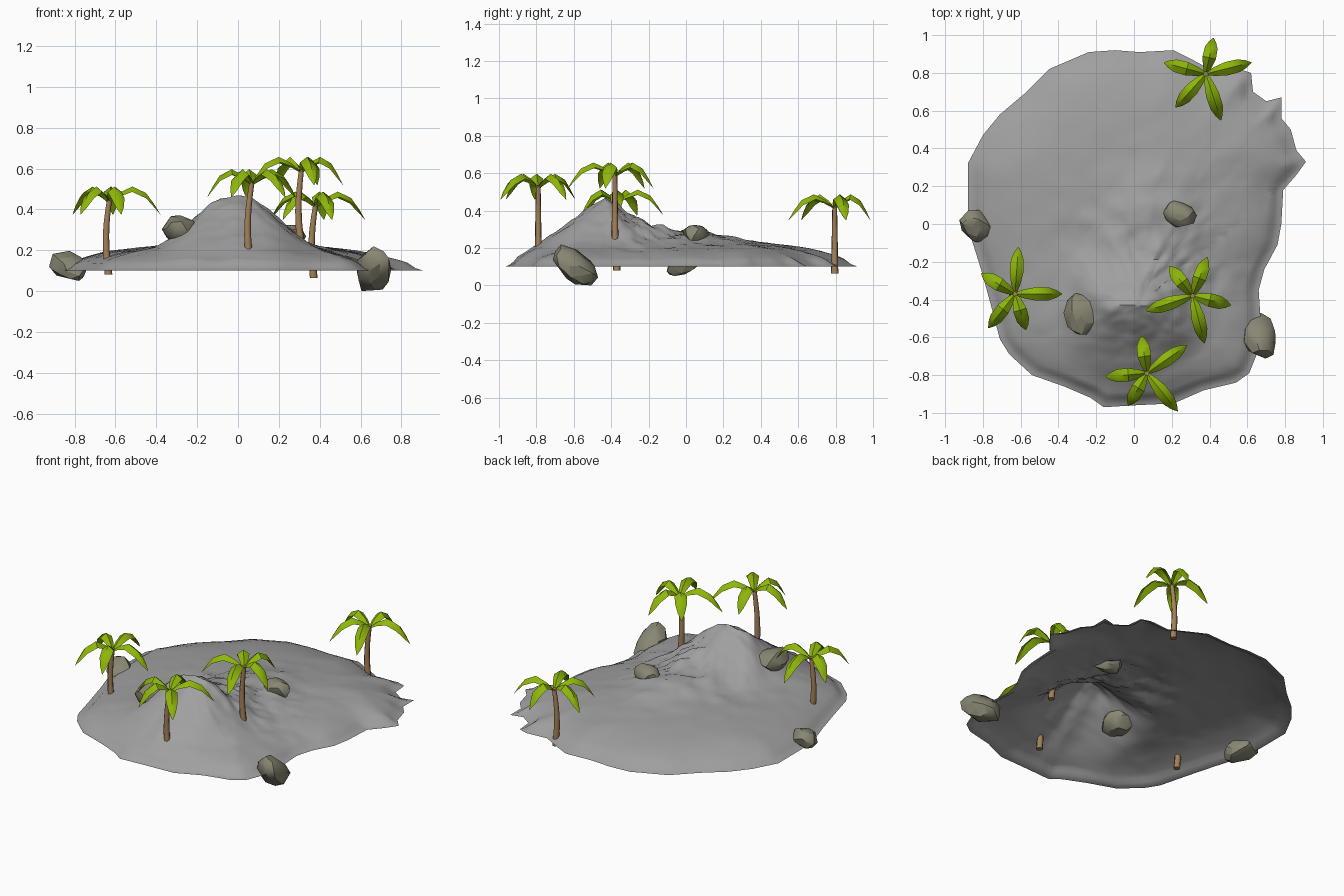
import bpy, bmesh, math, random
from mathutils import Vector, Matrix, noise

cube = bpy.data.objects.get("Cube")
if cube:
    bpy.data.objects.remove(cube, do_unlink=True)


def material(name, rgb):
    mat = bpy.data.materials.new(name)
    mat.use_nodes = True
    mat.diffuse_color = (*rgb, 1)
    mat.node_tree.nodes["Principled BSDF"].inputs["Base Color"].default_value = (*rgb, 1)
    return mat


GREY = material("island grey", (0.35, 0.35, 0.35))
STONE = material("boulder stone", (0.25, 0.24, 0.17))
BARK = material("bark brown", (0.37, 0.22, 0.1))
LEAF = material("leaf green", (0.27, 0.47, 0.003))


def finish(bm, name, mat, smooth_angle):
    mesh = bpy.data.meshes.new(name)
    bm.to_mesh(mesh)
    bm.free()
    mesh.materials.append(mat)
    obj = bpy.data.objects.new(name, mesh)
    bpy.context.collection.objects.link(obj)
    bpy.ops.object.select_all(action="DESELECT")
    obj.select_set(True)
    bpy.context.view_layer.objects.active = obj
    bpy.ops.object.shade_smooth_by_angle(angle=math.radians(smooth_angle))


def bridge(bm, a, b, closed=True):
    """Join two rows of vertices with quads."""
    n = len(a)
    for i in range(n if closed else n - 1):
        j = (i + 1) % n
        bm.faces.new((a[i], a[j], b[j], b[i]))


# Island: shoreline drawn counter-clockwise, lofted inwards to the summit
SHORE = [Vector(p) for p in (
    (-.16, -.97), (0, -.96), (.21, -.95), (.37, -.88), (.54, -.84), (.61, -.79),
    (.65, -.69), (.67, -.5), (.66, -.35), (.69, -.24), (.76, -.11), (.78, 0),
    (.79, .18), (.86, .26), (.91, .33), (.86, .39), (.83, .5), (.78, .56), (.78, .67),
    (.7, .65), (.63, .7), (.62, .8), (.56, .82), (.42, .81), (.29, .88), (.21, .92),
    (.03, .91), (-.1, .92), (-.24, .91), (-.45, .82), (-.58, .69), (-.71, .58),
    (-.8, .47), (-.88, .32), (-.88, .09), (-.86, -.08), (-.81, -.24), (-.76, -.42),
    (-.71, -.61), (-.66, -.69), (-.54, -.8), (-.37, -.86), (-.23, -.92))]
SUMMIT = Vector((.02, -.43))
SEA = 0.1


def shore_distance(p):
    best = 9
    for a, b in zip(SHORE, SHORE[1:] + SHORE[:1]):
        t = max(0, min(1, (p - a).dot(b - a) / (b - a).length_squared))
        best = min(best, (p - a.lerp(b, t)).length)
    return best


def height(p):
    d = shore_distance(p)
    shelf = SEA + .13 * (1 - math.exp(-d / .19))
    spine = math.exp(-((p.x - .08) / .22) ** 2) * math.exp(-((p.y + .15) / .38) ** 2)
    shelf += .09 * spine * min(1, d / .4)
    # peak with a short crest running sideways
    across = abs(p.x - SUMMIT.x + .03)
    r = math.hypot(max(0, across - .08), .85 * (p.y - SUMMIT.y))
    cone = min(.475 - .22 * min(across, .08) - .82 * r, SEA + .75 * d)
    # smooth maximum of the shelf and the peak
    k = .02
    z = k * math.log(math.exp(shelf / k) + math.exp(cone / k))
    # crumpled folds around the spine
    fold = noise.noise(Vector((p.x * 8, p.y * 12, .5))) + .5 * noise.noise(Vector((p.x * 17, p.y * 23, 2)))
    rough = math.exp(-((p.x - .08) / .3) ** 2 - ((p.y + .2) / .38) ** 2)
    z += fold * (.034 * rough * min(1, (p - SUMMIT).length / .14) + .004)
    return SEA + (z - SEA) * min(1, d / .06)


def build_island():
    bm = bmesh.new()
    rim = [a.lerp(b, i / 3) for a, b in zip(SHORE, SHORE[1:] + SHORE[:1]) for i in range(3)]
    rings, previous = 36, None
    for k in range(rings):
        row = []
        for p in rim:
            q = SUMMIT.lerp(p, 1 - k / rings)
            row.append(bm.verts.new((q.x, q.y, height(q) if k else SEA)))
        if previous:
            bridge(bm, previous, row)
        previous = row
    top = bm.verts.new((*SUMMIT, height(SUMMIT)))
    for i, v in enumerate(previous):
        bm.faces.new((v, previous[(i + 1) % len(previous)], top))
    finish(bm, "island", GREY, 50)


# Palms: a bent tapering trunk and five drooping, roof-folded fronds
def build_trunk(name, x, y, base, crown, lean):
    bm = bmesh.new()
    previous, sides, steps = None, 7, 6
    for k in range(steps + 1):
        t = k / steps
        radius = .02 - .007 * t
        cx = x - lean * (1 - t) - .015 * math.sin(math.pi * t)
        z = base + (crown - base) * t
        row = []
        for i in range(sides):
            a = math.tau * i / sides
            row.append(bm.verts.new((cx + radius * math.cos(a), y + radius * math.sin(a), z)))
        if previous:
            bridge(bm, previous, row)
        else:
            bm.faces.new(row[::-1])
        previous = row
    bm.faces.new(previous)
    finish(bm, name + "_trunk", BARK, 60)


# along the frond: distance, rise, half width
FROND = ((0, -.01, .008), (.2, .032, .024), (.45, .062, .036), (.72, .03, .034), (.88, -.025, .02), (1, -.075, .001))


def build_fronds(name, x, y, crown, fronds):
    bm = bmesh.new()
    for angle, length in fronds:
        a = math.radians(angle)
        out, side = Vector((math.cos(a), math.sin(a), 0)), Vector((-math.sin(a), math.cos(a), 0))
        previous = None
        for t, rise, half in FROND:
            rib = Vector((x, y, crown + rise)) + out * length * t
            drop = Vector((0, 0, -.75 * half))
            row = [bm.verts.new(v) for v in (rib - side * half + drop, rib, rib + side * half + drop)]
            if previous:
                bridge(bm, row, previous, closed=False)
            previous = row
    bm.normal_update()
    for f in bm.faces:
        if f.normal.z < 0:
            f.normal_flip()
    finish(bm, name + "_fronds", LEAF, 45)


PALMS = {
    "back_palm": (.38, .795, .065, .425, .01, ((78, .195), (14, .25), (-72, .26), (228, .24), (165, .23))),
    "right_palm": (-.63, -.37, .08, .45, .005, ((86, .25), (0, .25), (-73, .2), (232, .23), (149, .21))),
    "hill_palm": (.31, -.38, .2, .595, 0, ((69, .22), (-14, .21), (-76, .26), (198, .26), (128, .2))),
    "front_palm": (.068, -.79, .14, .535, .013, ((98, .2), (35, .26), (-51, .26), (240, .2), (185, .22))),
}


# Boulders: rough convex lumps, each set at a given bottom height
def build_boulder(name, seed, x, y, bottom, size, tilt):
    rng = random.Random(seed)
    bm = bmesh.new()
    bmesh.ops.create_icosphere(bm, subdivisions=2, radius=1)
    for v in bm.verts:
        v.co *= rng.uniform(.82, 1.1)
    hull = bmesh.ops.convex_hull(bm, input=bm.verts)
    loose = [g for g in hull["geom_interior"] if isinstance(g, bmesh.types.BMVert)]
    bmesh.ops.delete(bm, geom=loose, context="VERTS")
    spin = Matrix.Identity(3)
    for amount, axis in zip(tilt, "XYZ"):
        spin = Matrix.Rotation(math.radians(amount), 3, axis) @ spin
    for v in bm.verts:
        v.co = spin @ Vector([c * s / 2 for c, s in zip(v.co, size)])
    low = min(v.co.z for v in bm.verts)
    bmesh.ops.translate(bm, verts=bm.verts, vec=(x, y, bottom - low))
    bmesh.ops.recalc_face_normals(bm, faces=bm.faces)
    finish(bm, name, STONE, 36)


build_island()
for name, (x, y, base, crown, lean, fronds) in PALMS.items():
    build_trunk(name, x, y, base, crown, lean)
    build_fronds(name, x, y, crown, fronds)

build_boulder("right_boulder", 1, -.83, -.01, .05, (.22, .17, .13), (0, 24, -45))
build_boulder("left_boulder", 2, .66, -.59, 0, (.19, .3, .15), (-38, 15, 0))
build_boulder("hill_boulder", 3, -.28, -.485, .24, (.17, .23, .14), (0, 0, 15))
build_boulder("back_boulder", 4, .24, .055, .215, (.18, .14, .12), (0, 0, -20))
